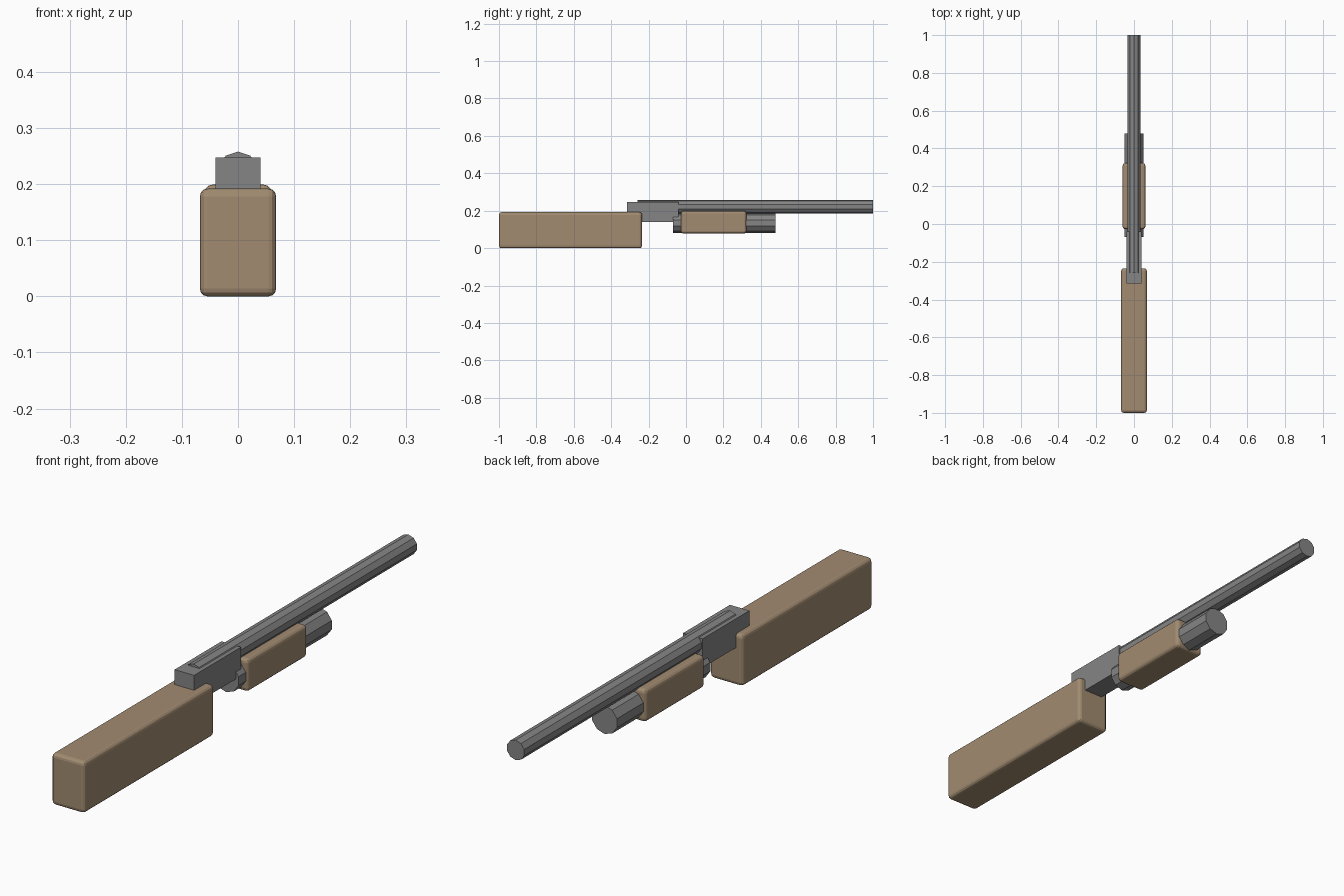
import bpy, math

if "Cube" in bpy.data.objects:
    bpy.data.objects.remove(bpy.data.objects["Cube"])


def material(name, rgb):
    m = bpy.data.materials.new(name)
    m.diffuse_color = (*rgb, 1)
    m.use_nodes = True
    m.node_tree.nodes["Principled BSDF"].inputs["Base Color"].default_value = m.diffuse_color
    return m


wood = material("brown_wood", (0.36, 0.26, 0.165))
metal = material("grey_metal", (0.235, 0.235, 0.235))


def box(name, lo, hi, mat, bevel=0):
    bpy.ops.mesh.primitive_cube_add(size=1, location=[(a + b) / 2 for a, b in zip(lo, hi)])
    ob = bpy.context.object
    ob.name = name
    ob.scale = [b - a for a, b in zip(lo, hi)]
    bpy.ops.object.transform_apply(location=False, rotation=False, scale=True)
    ob.data.materials.append(mat)
    if bevel:
        mod = ob.modifiers.new("rounded_edges", "BEVEL")
        mod.width = bevel
        mod.segments = 3
    return ob


def tube(name, radius, y0, y1, z, mat, sides=10):
    # Cylinder along y with a corner pointing straight up
    bpy.ops.mesh.primitive_cylinder_add(vertices=sides, radius=radius, depth=y1 - y0,
                                        location=(0, (y0 + y1) / 2, z),
                                        rotation=(math.pi / 2, 0, 0))
    ob = bpy.context.object
    ob.name = name
    ob.data.materials.append(mat)
    return ob


# Wooden parts
box("stock", (-0.068, -1.0, 0.0), (0.068, -0.235, 0.192), wood, 0.014)
box("fore_grip", (-0.06, -0.027, 0.078), (0.06, 0.323, 0.199), wood, 0.014)

# Metal parts
box("receiver", (-0.04, -0.315, 0.14), (0.04, -0.04, 0.2475), metal)
tube("barrel", 0.037, -0.26, 1.0, 0.221, metal)
tube("magazine_tube", 0.0535, -0.07, 0.478, 0.135, metal)
